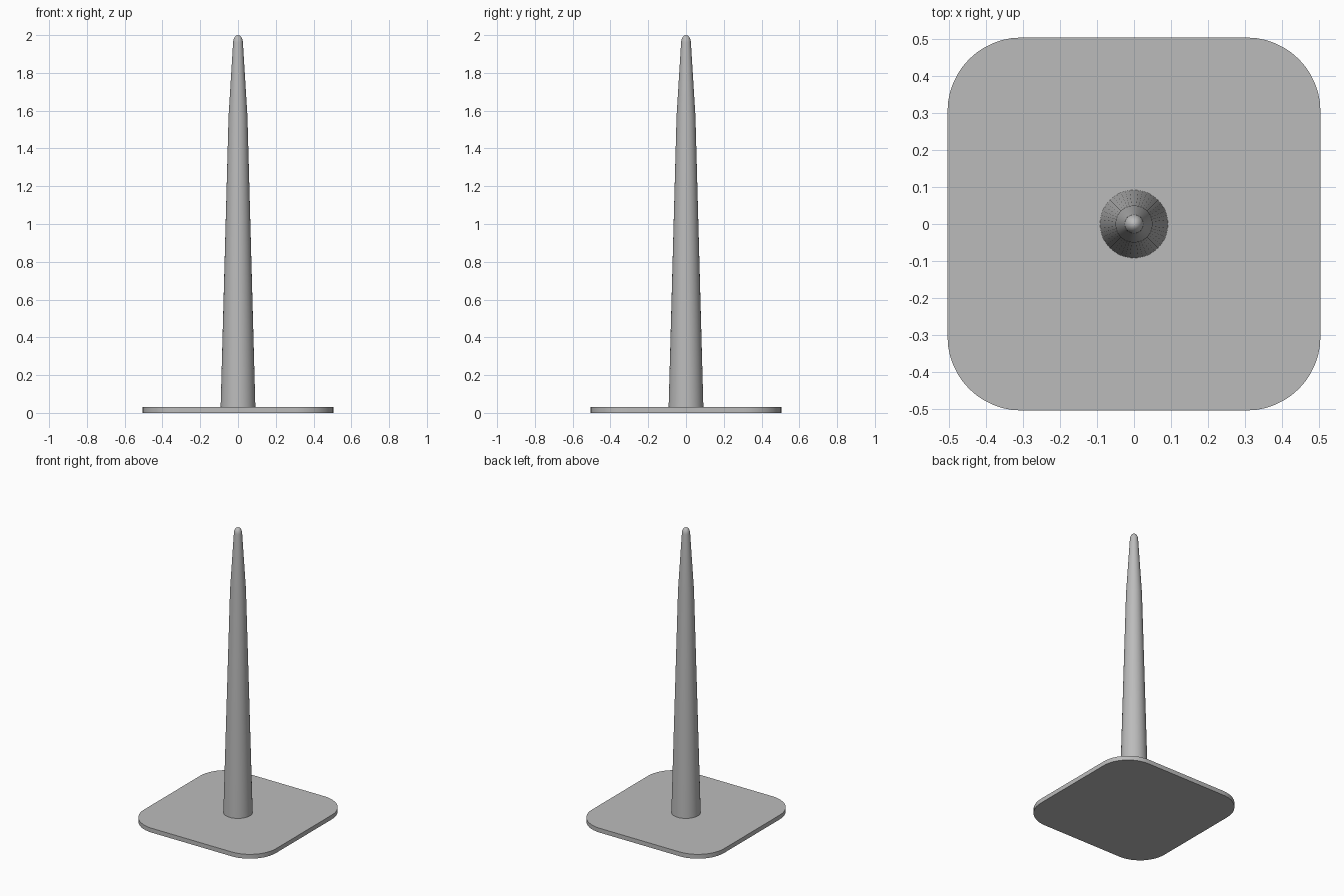
import bpy
import bmesh
from math import sin, cos, radians

cube = bpy.data.objects.get("Cube")
if cube:
    bpy.data.objects.remove(cube, do_unlink=True)

GREY = (0.5, 0.5, 0.5, 1.0)
grey = bpy.data.materials.new("plain_grey")
grey.use_nodes = True
grey.diffuse_color = GREY
grey.node_tree.nodes["Principled BSDF"].inputs["Base Color"].default_value = GREY


def add_object(name, bm, angle):
    """Turn a bmesh into a smooth-shaded object that keeps its sharp edges."""
    bmesh.ops.recalc_face_normals(bm, faces=bm.faces)
    mesh = bpy.data.meshes.new(name)
    bm.to_mesh(mesh)
    bm.free()
    mesh.materials.append(grey)
    obj = bpy.data.objects.new(name, mesh)
    bpy.context.collection.objects.link(obj)
    bpy.ops.object.select_all(action='DESELECT')
    obj.select_set(True)
    bpy.context.view_layer.objects.active = obj
    bpy.ops.object.shade_smooth_by_angle(angle=radians(angle))
    return obj


# Base plate: square with rounded corners, extruded upwards
HALF, CORNER, THICK, STEPS = 0.505, 0.2, 0.03, 12
bm = bmesh.new()
outline = []
for quarter, (sx, sy) in enumerate([(1, 1), (-1, 1), (-1, -1), (1, -1)]):
    for i in range(STEPS + 1):
        a = radians(90 * (quarter + i / STEPS))
        outline.append(bm.verts.new((sx * (HALF - CORNER) + CORNER * cos(a),
                                     sy * (HALF - CORNER) + CORNER * sin(a), 0)))
bottom = bm.faces.new(outline)
top = bmesh.ops.extrude_face_region(bm, geom=[bottom], use_keep_orig=True)["geom"]
bmesh.ops.translate(bm, vec=(0, 0, THICK),
                    verts=[v for v in top if isinstance(v, bmesh.types.BMVert)])
add_object("base_plate", bm, 30)

# Spike: long taper, steeper upper taper, rounded tip
TIP = 0.026
TIP_Z = 1.96
profile = [(0.092, THICK), (0.05, 1.57), (TIP, TIP_Z)]
for i in range(1, 7):
    a = radians(15 * i)
    profile.append((TIP * cos(a) if i < 6 else 0, TIP_Z + (2 - TIP_Z) * sin(a)))
bm = bmesh.new()
verts = [bm.verts.new((r, 0, z)) for r, z in profile]
edges = [bm.edges.new(pair) for pair in zip(verts, verts[1:])]
bmesh.ops.spin(bm, geom=verts + edges, cent=(0, 0, 0), axis=(0, 0, 1),
               angle=radians(360), steps=48, use_duplicate=False)
bmesh.ops.remove_doubles(bm, verts=bm.verts, dist=0.0001)
add_object("spike", bm, 40)
